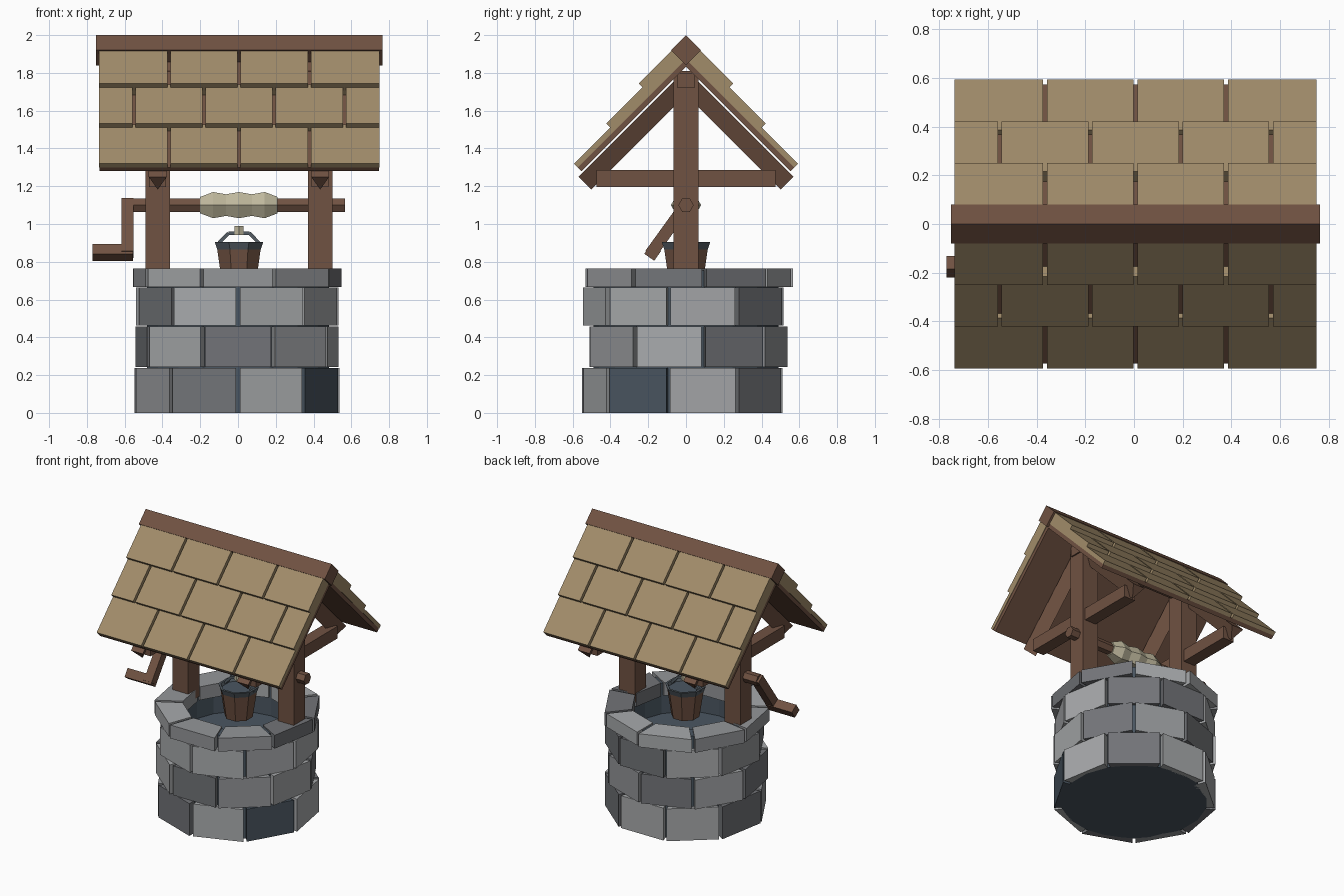
import bpy, bmesh, random
from math import sin, cos, pi, radians, sqrt
from mathutils import Vector

random.seed(4)
cube = bpy.data.objects.get("Cube")
if cube:
    bpy.data.objects.remove(cube, do_unlink=True)


def material(name, r, g, b):
    lin = [((c / 255 + 0.055) / 1.055) ** 2.4 for c in (r, g, b)]
    m = bpy.data.materials.new(name)
    m.use_nodes = True
    m.diffuse_color = (*lin, 1)
    m.node_tree.nodes["Principled BSDF"].inputs["Base Color"].default_value = (*lin, 1)
    return m


WOOD = material("brown wood", 112, 82, 66)
TILE = material("tan shingle", 161, 140, 106)
ROPE = material("pale rope", 190, 183, 156)
SLATE = material("blue slate", 74, 86, 97)
IRON = material("dark iron", 82, 91, 98)
STONES = {"L": material("light grey stone", 168, 170, 172),
          "M": material("mid grey stone", 148, 150, 153),
          "D": material("dark grey stone", 114, 116, 120),
          "S": SLATE}


def loft(name, rings, mat):
    """Skin equal-length rings of points and cap both ends."""
    bm = bmesh.new()
    loops = [[bm.verts.new(p) for p in ring] for ring in rings]
    n = len(loops[0])
    for a, b in zip(loops, loops[1:]):
        for i in range(n):
            j = (i + 1) % n
            bm.faces.new((a[i], a[j], b[j], b[i]))
    bm.faces.new(loops[0])
    bm.faces.new(loops[-1])
    bmesh.ops.recalc_face_normals(bm, faces=bm.faces[:])
    mesh = bpy.data.meshes.new(name)
    bm.to_mesh(mesh)
    bm.free()
    mesh.materials.append(mat)
    ob = bpy.data.objects.new(name, mesh)
    bpy.context.collection.objects.link(ob)
    return ob


def box(name, x, y, z, mat):
    quad = [(x[0], y[0]), (x[1], y[0]), (x[1], y[1]), (x[0], y[1])]
    return loft(name, [[(px, py, h) for px, py in quad] for h in z], mat)


def turned_z(name, profile, sides, mat, cx=0.0):
    """Upright turned part from (radius, height) pairs."""
    return loft(name, [[(cx + r * cos(2 * pi * (i + 0.5) / sides),
                         r * sin(2 * pi * (i + 0.5) / sides), z)
                        for i in range(sides)] for r, z in profile], mat)


def turned_x(name, profile, z, mat):
    """Six-sided part turned about a line along x, from (x, radius) pairs."""
    return loft(name, [[(x, r * cos(i * pi / 3), z + r * sin(i * pi / 3))
                        for i in range(6)] for x, r in profile], mat)


def bar(name, a, b, half, mat):
    """Square bar between two points."""
    a, b = Vector(a), Vector(b)
    d = (b - a).normalized()
    u = Vector((1, 0, 0)) if abs(d.x) < 0.9 else Vector((0, 1, 0))
    u = (u - d * u.dot(d)).normalized()
    v = d.cross(u)
    corners = [half * (i * u + j * v) for i, j in ((1, 1), (-1, 1), (-1, -1), (1, -1))]
    return loft(name, [[p + c for c in corners] for p in (a, b)], mat)


def slope(side, x, c, t):
    """Point on a 45 degree roof pitch: c rises off the pitch, t runs down it."""
    return (x, side * (c + t) / 2, (c - t) / 2)


def slab(name, side, x, c, t, mat):
    quad = [(c[0], t[0]), (c[1], t[0]), (c[1], t[1]), (c[0], t[1])]
    return loft(name, [[slope(side, px, *q) for q in quad] for px in x], mat)


# Mortar core with the water surface inside
turned_z("mortar_core", [(0.49, 0), (0.49, 0.755), (0.385, 0.755), (0.385, 0.53)], 18, SLATE)

# Four staggered courses of nine stones: bottom, top, outer, inner, first angle, colours
courses = [(0, 0.238, 0.547, 0.43, -90, "LSLDLLDMD"),
           (0.242, 0.458, 0.544, 0.43, -110, "DMLDMDLDL"),
           (0.462, 0.664, 0.541, 0.43, -90, "LLLDDLMDL"),
           (0.667, 0.765, 0.56, 0.37, -110, "MMDDLLMML")]
for row, (z0, z1, outer, inner, start, colours) in enumerate(courses):
    for k, key in enumerate(colours):
        R = outer + random.uniform(-0.009, 0.008)
        ends = [radians(start + 40 * k), radians(start + 40 * (k + 1))]
        plan = []
        for r, order in ((R, (0, 1)), (inner, (1, 0))):
            for e in order:
                a = ends[e] + (0.011 / r if e == 0 else -0.011 / r)
                plan.append((r * cos(a), r * sin(a)))
        loft(f"stone_{row}_{k}", [[(x, y, z) for x, y in plan] for z in (z0, z1)], STONES[key])

# Posts, tie beams and rafters
for label, cx in (("right", -0.425), ("left", 0.435)):
    box(f"{label}_post", (cx - 0.065, cx + 0.065), (-0.065, 0.065), (0.70, 1.81), WOOD)
    box(f"{label}_tie_beam", (cx - 0.045, cx + 0.045), (-0.475, 0.475), (1.195, 1.285), WOOD)
    for end, s in (("front", -1), ("back", 1)):
        section = [(-0.048, 1.82), (0.048, 1.82), (0, 1.685)]
        loft(f"{label}_{end}_rafter", [[slope(s, cx + dx, c, t) for dx, c in section]
                                       for t in (-1.80, -0.68)], WOOD)
box("purlin", (-0.5, 0.51), (-0.045, 0.045), (1.72, 1.80), WOOD)

# Ridge beam set on edge
loft("ridge_beam", [[(x, 0, 2), (x, 0.08, 1.92), (x, 0, 1.84), (x, -0.08, 1.92)]
                    for x in (-0.752, 0.764)], WOOD)

# Roof boards and three stepped rows of shingles on each pitch
LEFT, RIGHT, WIDTH = -0.737, 0.749, 0.3715
lows = [-0.727, -1.11, -1.493, -1.90]
for end, s in (("front", -1), ("back", 1)):
    slab(f"{end}_roof_board", s, (LEFT + 0.003, RIGHT - 0.003), (1.833, 1.873),
         (-1.85, -0.727), WOOD)
    for row in range(3):
        top = 1.913 + 0.0405 * row
        upper = lows[row + 1] - (0.03 if row < 2 else 0)
        seams = [LEFT + WIDTH * (k + (0.5 if row == 1 else 0)) for k in range(5)]
        if row == 1:
            seams = [LEFT] + seams[:4] + [RIGHT]
        for k, (a, b) in enumerate(zip(seams, seams[1:])):
            x0 = a + (0.008 if k else 0)
            x1 = b - (0.008 if k < len(seams) - 2 else 0)
            slab(f"{end}_shingle_{row}_{k}", s, (x0, x1), (1.873, top), (upper, lows[row]), TILE)

# Windlass: axle, wound rope and crank
turned_x("axle", [(-0.60, 0.041), (0.566, 0.041)], 1.10, WOOD)
turned_x("rope_roll", [(-0.2 + 0.0683 * k, r) for k, r in
                       enumerate((0.05, 0.08, 0.066, 0.08, 0.066, 0.08, 0.05))], 1.10, ROPE)
bar("crank_arm", (-0.585, 0.012, 1.118), (-0.585, -0.19, 0.838), 0.032, WOOD)
grip = [(0.032 * sqrt(2) * cos(a), 0.032 * sqrt(2) * sin(a))
        for a in (radians(10 + 90 * k) for k in range(4))]
loft("crank_handle", [[(x, -0.176 + y, 0.85 + z) for y, z in grip] for x in (-0.77, -0.556)], WOOD)

# Bucket with iron rim, water, handle and rope knot
BX = 0.005
turned_z("bucket", [(0.096, 0.68), (0.125, 0.87)], 8, WOOD, BX)
turned_z("bucket_rim", [(0.125, 0.866), (0.139, 0.905), (0.122, 0.905), (0.112, 0.882)],
         8, IRON, BX)
turned_z("bucket_water", [(0.110, 0.875), (0.114, 0.884)], 8, SLATE, BX)
path = [(-0.12, 0.885), (-0.055, 0.952), (0.055, 0.952), (0.12, 0.885)]
for k, (a, b) in enumerate(zip(path, path[1:])):
    bar(f"bucket_handle_{k}", (BX + a[0], 0, a[1]), (BX + b[0], 0, b[1]), 0.009, IRON)
turned_z("rope_knot", [(0.027, 0.942), (0.027, 0.99)], 6, ROPE, BX)
